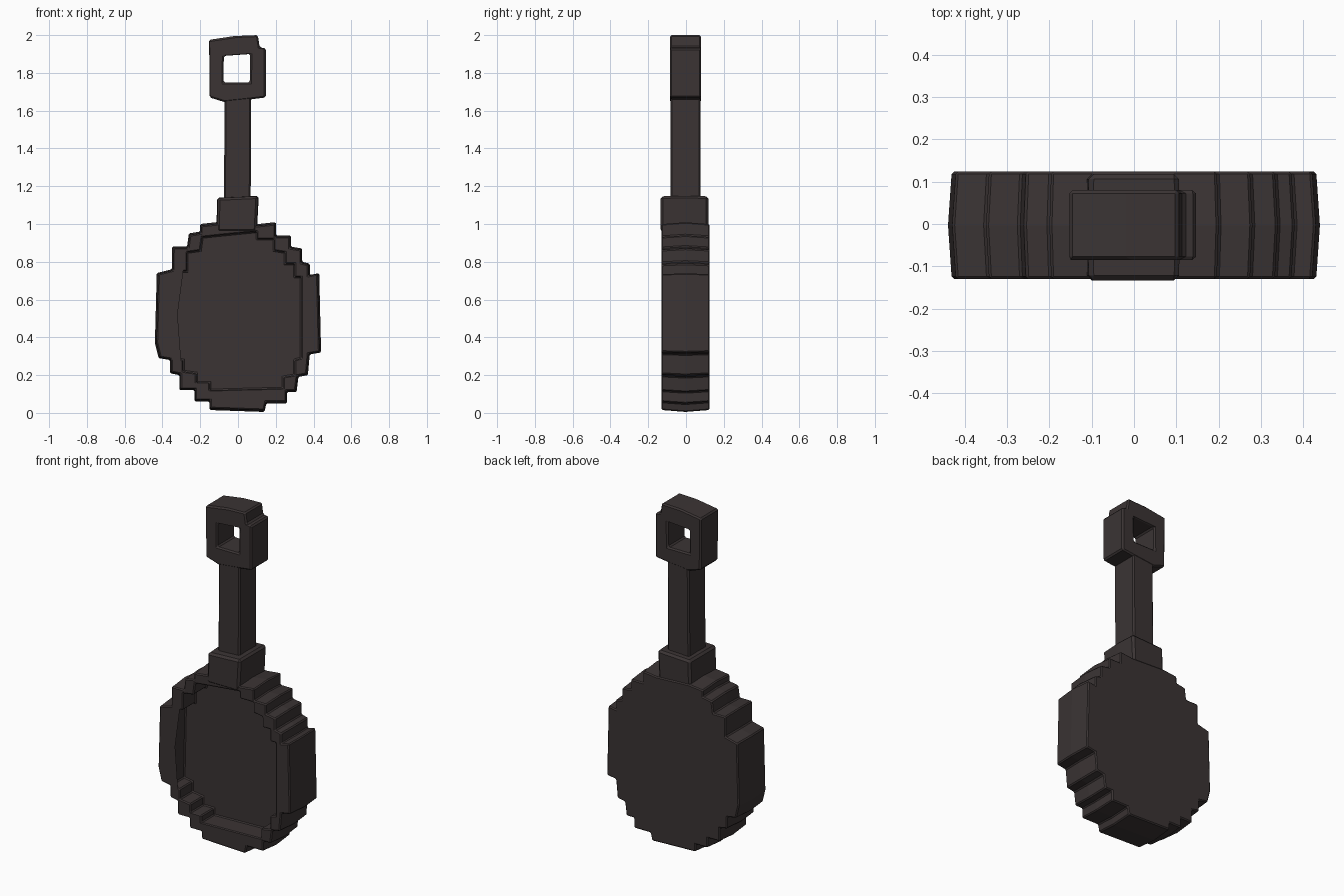
import bpy, bmesh, math
from mathutils import Vector

old = bpy.data.objects.get("Cube")
if old:
    bpy.data.objects.remove(old)

iron = bpy.data.materials.new("dark_iron")
iron.use_nodes = True
IRON = (0.043, 0.034, 0.034, 1)
iron.diffuse_color = IRON
bsdf = iron.node_tree.nodes["Principled BSDF"]
bsdf.inputs["Base Color"].default_value = IRON
bsdf.inputs["Roughness"].default_value = 0.8


def slab(name, outline, front, back, hole=None, floor=None, taper=1.0, bevel=0.008):
    """Extrude an (x, z) outline along y with bulging sides and an optional hole or recess."""
    bm = bmesh.new()
    cx = (min(p[0] for p in outline) + max(p[0] for p in outline)) / 2
    cz = (min(p[1] for p in outline) + max(p[1] for p in outline)) / 2

    def ring(points, y, s=1.0):
        return [bm.verts.new((cx + (x - cx) * s, y, cz + (z - cz) * s)) for x, z in points]

    def walls(a, b):
        for i in range(len(a)):
            j = (i + 1) % len(a)
            bm.faces.new((a[i], a[j], b[j], b[i]))

    def cap(*loops):
        edges = []
        for lp in loops:
            for i in range(len(lp)):
                pair = (lp[i], lp[(i + 1) % len(lp)])
                edges.append(bm.edges.get(pair) or bm.edges.new(pair))
        bmesh.ops.triangle_fill(bm, edges=edges, use_beauty=True, normal=Vector((0, -1, 0)))

    # Outer sides swell slightly at half depth
    fr = ring(outline, front, taper)
    mid = ring(outline, (front + back) / 2)
    bk = ring(outline, back, taper)
    walls(fr, mid)
    walls(mid, bk)
    if hole:
        h_front = ring(hole, front)
        h_end = ring(hole, back if floor is None else floor)
        walls(h_front, h_end)
        cap(fr, h_front)
        if floor is None:
            cap(bk, h_end)
        else:
            cap(h_end)
            cap(bk)
    else:
        cap(fr)
        cap(bk)
    bmesh.ops.recalc_face_normals(bm, faces=bm.faces)
    bmesh.ops.dissolve_limit(bm, angle_limit=math.radians(0.5), verts=bm.verts, edges=bm.edges)

    mesh = bpy.data.meshes.new(name)
    bm.to_mesh(mesh)
    bm.free()
    mesh.materials.append(iron)
    obj = bpy.data.objects.new(name, mesh)
    bpy.context.collection.objects.link(obj)
    mod = obj.modifiers.new("worn_edges", "BEVEL")
    mod.width = bevel
    mod.segments = 1
    mod.limit_method = "ANGLE"
    mod.angle_limit = math.radians(40)
    return obj


# Pan body: stepped outline with a stepped recess in front
pan_outline = [
    (.11, 1.0), (.2, 1.01), (.2, .94), (.28, .94), (.28, .88), (.34, .87), (.34, .8),
    (.38, .79), (.38, .73), (.43, .74), (.44, .32), (.38, .31), (.37, .2), (.32, .19),
    (.31, .11), (.26, .11), (.26, .05), (.15, .05), (.14, .005), (-.15, .015),
    (-.15, .06), (-.23, .06), (-.23, .12), (-.31, .12), (-.31, .2), (-.36, .21),
    (-.36, .28), (-.42, .29), (-.44, .37), (-.43, .74), (-.35, .76), (-.35, .88),
    (-.27, .88), (-.26, .95), (-.2, .96), (-.2, 1.0), (-.11, 1.01)]
recess = [
    (.1, .96), (.1, .92), (.19, .92), (.19, .86), (.25, .85), (.25, .79), (.3, .79),
    (.3, .72), (.335, .72), (.335, .29), (.3, .28), (.3, .2), (.24, .19), (.24, .13),
    (-.15, .12), (-.15, .16), (-.22, .16), (-.22, .21), (-.29, .22), (-.29, .28),
    (-.345, .29), (-.335, .75), (-.27, .75), (-.27, .85), (-.2, .86), (-.19, .93),
    (-.1, .94)]
slab("pan_body", pan_outline, -.13, .124, recess, floor=-.01, taper=.98, bevel=.006)

# Collar joining the pan to the handle
slab("collar", [(-.115, .955), (.1, .955), (.11, 1.15), (-.11, 1.14)],
     -.134, .118, taper=.97, bevel=.012)

# Handle shaft
slab("handle_shaft", [(-.075, 1.1), (.067, 1.1), (.07, 1.7), (-.07, 1.7)], -.083, .078)

# Hanging loop at the end of the handle
slab("hanging_loop",
     [(-.15, 1.67), (-.07, 1.645), (.07, 1.66), (.147, 1.67), (.147, 1.93),
      (.115, 1.935), (.105, 2.0), (-.02, 1.995), (-.153, 1.975)],
     -.085, .08, [(-.077, 1.75), (.062, 1.75), (.065, 1.9), (-.075, 1.89)])
